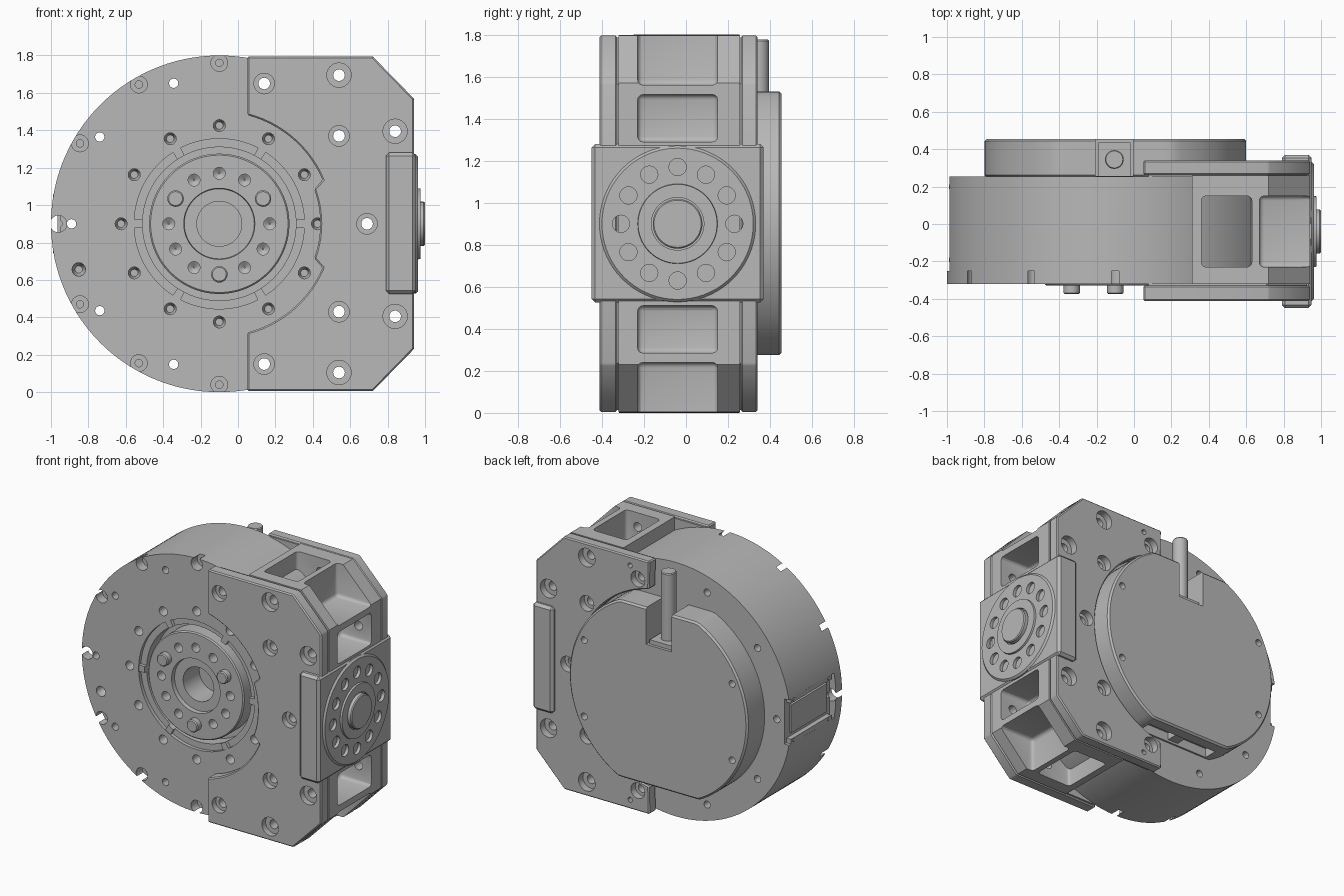
import bpy, bmesh
from math import sin, cos, radians, pi

if "Cube" in bpy.data.objects:
    bpy.data.objects.remove(bpy.data.objects["Cube"])

CX, CZ = -0.1, 0.9      # rotary axis
FY = -0.04              # side flange axis
grey = bpy.data.materials.new("machined_grey")
grey.use_nodes = True
grey.diffuse_color = (0.48, 0.48, 0.48, 1)
grey.node_tree.nodes["Principled BSDF"].inputs["Base Color"].default_value = (0.48, 0.48, 0.48, 1)


def loft(bm, rings):
    """Skin closed loops of points and cap both ends."""
    loops = [[bm.verts.new(p) for p in ring] for ring in rings]
    n = len(loops[0])
    for a, b in zip(loops, loops[1:]):
        for i in range(n):
            j = (i + 1) % n
            bm.faces.new((a[i], a[j], b[j], b[i]))
    bm.faces.new(loops[0])
    bm.faces.new(loops[-1])


def turned(bm, profile, u, v, axis="y", seg=24):
    """Turn (radius, height) pairs about an axis passing through (u, v)."""
    rings = []
    for r, h in profile:
        ring = []
        for i in range(seg):
            a = 2 * pi * i / seg
            p, q = u + r * cos(a), v + r * sin(a)
            ring.append({"x": (h, p, q), "y": (p, h, q), "z": (p, q, h)}[axis])
        rings.append(ring)
    loft(bm, rings)


def prism(bm, pts, y0, y1):
    loft(bm, [[(x, y, z) for x, z in pts] for y in (y0, y1)])


def box(bm, x0, x1, y0, y1, z0, z1):
    prism(bm, [(x0, z0), (x1, z0), (x1, z1), (x0, z1)], y0, y1)


def apply(ob, mod):
    bpy.context.view_layer.objects.active = ob
    bpy.ops.object.modifier_apply(modifier=mod.name)


def finish(name, bm, bevel=0, segments=1):
    bmesh.ops.recalc_face_normals(bm, faces=bm.faces)
    me = bpy.data.meshes.new(name)
    bm.to_mesh(me)
    bm.free()
    me.materials.append(grey)
    ob = bpy.data.objects.new(name, me)
    bpy.context.collection.objects.link(ob)
    if bevel:
        mod = ob.modifiers.new("bevel", "BEVEL")
        mod.width, mod.segments = bevel, segments
        mod.limit_method, mod.angle_limit = "ANGLE", radians(35)
        apply(ob, mod)
    return ob


def cut(ob, *cutters):
    for c in cutters:
        mod = ob.modifiers.new("cut", "BOOLEAN")
        mod.operation, mod.solver, mod.object = "DIFFERENCE", "EXACT", c
        apply(ob, mod)


def polar(r, deg):
    return CX + r * cos(radians(deg)), CZ + r * sin(radians(deg))


def outline(x0, arcs):
    """Chamfered plate outline with arcs (radius, start, end) biting into its inner side."""
    pts = [(x0, 0.005), (0.72, 0.005), (0.94, 0.23), (0.94, 1.57), (0.72, 1.795), (x0, 1.795)]
    for r, a, b in arcs:
        n = max(2, int(abs(a - b) / 4))
        pts += [polar(r, a + (b - a) * i / n) for i in range(n + 1)]
    return pts


# Main round housing with turned hub, groove and bore
bm = bmesh.new()
turned(bm, [(0.12, -0.12), (0.12, -0.3), (0.187, -0.3), (0.19, -0.33), (0.367, -0.33),
            (0.375, -0.322), (0.375, -0.2), (0.41, -0.2), (0.41, -0.295), (0.455, -0.295),
            (0.455, -0.32), (0.9, -0.32), (0.9, 0.255)], CX, CZ, seg=120)
housing = finish("round_housing", bm)

# Cutter: bolts through the bracket, counterbored from both sides
bm = bmesh.new()
bolts = [(0.54, 1.695, 0.065), (0.54, 1.37, 0.055), (0.84, 1.395, 0.065), (0.14, 1.65, 0.055)]
bolts += [(x, 2 * CZ - z, r) for x, z, r in bolts] + [(0.69, CZ, 0.055)]
for x, z, r in bolts:
    turned(bm, [(r, -0.6), (r, -0.37), (0.031, -0.37), (0.031, 0.29), (r, 0.29), (r, 0.6)], x, z)
bolt_cutter = finish("bolt_cutter", bm)

# Cutter: holes of the housing face
bm = bmesh.new()
for k in range(7):
    turned(bm, [(0.045, -0.5), (0.045, -0.25), (0.02, -0.25), (0.02, -0.15)], *polar(0.86, 90 + 30 * k), seg=20)
for k in range(5):
    turned(bm, [(0.025, -0.5), (0.025, 0.5)], *polar(0.79, 108 + 36 * k), seg=16)
for k in range(12):
    turned(bm, [(0.032, -0.5), (0.032, -0.28), (0.02, -0.24)], *polar(0.525, 30 * k), seg=16)
    if k not in (1, 5, 9):
        turned(bm, [(0.032, -0.5), (0.032, -0.26), (0.004, -0.24)], *polar(0.27, 30 * k), seg=16)
turned(bm, [(0.036, -0.5), (0.036, -0.29), (0.02, -0.26)], *polar(0.79, 198), seg=16)
face_cutter = finish("face_hole_cutter", bm)

# Cutter: connector recess in the rim
bm = bmesh.new()
box(bm, -1.2, -0.95, -0.25, 0.4, 0.74, 1.06)
recess_cutter = finish("rim_recess_cutter", bm)
cut(housing, bolt_cutter, face_cutter, recess_cutter)

# Connector in the rim: flat panel with two screwed bars
bm = bmesh.new()
box(bm, -0.965, -0.93, -0.2, 0.2, 0.8, 1.0)
for z in (0.755, 1.045):
    box(bm, -0.985, -0.93, -0.22, 0.23, z - 0.018, z + 0.018)
    for y in (-0.19, 0.2):
        turned(bm, [(0.012, -0.96), (0.012, -0.99)], y, z, "x", 12)
finish("rim_connector", bm)

# Ribs across the shallow ring, and hub dowel pins
bm = bmesh.new()
for k in range(6):
    pts = [polar(r, 60 * k + d) for r, d in ((0.41, -3), (0.456, -3), (0.456, 3), (0.41, 3))]
    prism(bm, pts, -0.318, -0.28)
finish("ring_ribs", bm)
bm = bmesh.new()
for a in (30, 150, 270):
    turned(bm, [(0.044, -0.28), (0.044, -0.368), (0.037, -0.375)], *polar(0.27, a))
finish("dowel_pins", bm)

# Bracket body with pockets on top, bottom and side
bm = bmesh.new()
prism(bm, outline(0.31, [(0.62, 48, -48)]), -0.321, 0.258)
body = finish("bracket_body", bm)
bm = bmesh.new()
for x0, x1, z0, z1 in ((0.36, 0.63, 1.42, 2), (0.67, 1.2, 1.56, 2), (0.7, 1.2, 1.29, 1.515)):
    box(bm, x0, x1, -0.23, 0.15, z0, z1)
    box(bm, x0, x1, -0.23, 0.15, 2 * CZ - z1, 2 * CZ - z0)
pocket_cutter = finish("pocket_cutter", bm, 0.025, 3)
cut(body, pocket_cutter, bolt_cutter)

# Front and back bracket plates
bm = bmesh.new()
prism(bm, outline(0.05, [(0.6, 75.5, 23), (0.54, 20, -20), (0.6, -23, -75.5)]), -0.412, -0.328)
front_plate = finish("front_plate", bm, 0.008)
bm = bmesh.new()
prism(bm, outline(0.05, [(0.715, 77.5, -77.5)]), 0.262, 0.34)
back_plate = finish("back_plate", bm, 0.008)
# Thin inset shims leave a fine groove between body and plates
bm = bmesh.new()
shim = [(CX + (x - CX) * 0.985, CZ + (z - CZ) * 0.99) for x, z in outline(0.08, [(0.73, 75, -75)])]
prism(bm, shim, -0.335, -0.315)
prism(bm, shim, 0.25, 0.268)
shims = finish("plate_shims", bm)
bm = bmesh.new()
for z in (0.07, 1.73):
    turned(bm, [(0.018, 0.5), (0.018, 0.29)], 0.2, z, seg=12)
small_cutter = finish("small_hole_cutter", bm)
for ob in (front_plate, back_plate, shims):
    cut(ob, bolt_cutter)
cut(back_plate, small_cutter)

# Side block carrying the output flange
bm = bmesh.new()
box(bm, 0.79, 0.95, -0.45, 0.37, 0.525, 1.28)
block = finish("side_block", bm, 0.018)
bm = bmesh.new()
turned(bm, [(0.372, 0.9), (0.372, 0.95), (0.36, 0.962), (0.19, 0.962), (0.188, 0.975), (0.125, 0.975),
            (0.125, 0.96), (0.118, 0.96), (0.118, 0.993), (0.112, 1.0)], FY, CZ, "x", 72)
flange = finish("side_flange", bm)
bm = bmesh.new()
for k in range(12):
    a = radians(30 * k)
    turned(bm, [(0.041, 0.88), (0.041, 1.1)], FY + 0.27 * cos(a), CZ + 0.27 * sin(a), "x", 20)
flange_cutter = finish("flange_hole_cutter", bm)
cut(flange, flange_cutter)
cut(block, flange_cutter)

# Back cover: disc with flat top and bottom, cable notch, bottom slot, screw holes
bm = bmesh.new()
rim = [polar(0.7, 3 * k) for k in range(120)]
prism(bm, [(x, min(max(z, CZ - 0.625), CZ + 0.63)) for x, z in rim], 0.25, 0.455)
cover = finish("back_cover", bm, 0.012)
bm = bmesh.new()
box(bm, -0.205, -0.005, 0.256, 0.6, 1.27, 1.8)
box(bm, -0.38, 0.18, 0.275, 0.37, 0.1, 0.34)
for a in (25, 155, 205, 335):
    turned(bm, [(0.024, 0.6), (0.024, 0.4)], *polar(0.64, a), seg=16)
cover_cutter = finish("cover_cutter", bm)
cut(cover, cover_cutter)
bm = bmesh.new()
box(bm, -0.14, -0.06, 0.27, 0.36, 0.29, 0.36)
finish("slot_lug", bm)

# Cable and its gland in the notch
bm = bmesh.new()
box(bm, -0.19, -0.02, 0.25, 0.435, 1.26, 1.3)
turned(bm, [(0.05, 1.29), (0.05, 1.77), (0.045, 1.777)], -0.105, 0.345, "z", 32)
finish("cable_and_gland", bm)

# Remove cutters and smooth the round faces
for ob in (bolt_cutter, face_cutter, recess_cutter, pocket_cutter, small_cutter, flange_cutter, cover_cutter):
    bpy.data.objects.remove(ob)
for ob in bpy.context.collection.objects:
    ob.select_set(ob.type == "MESH")
bpy.context.view_layer.objects.active = housing
bpy.ops.object.shade_smooth_by_angle(angle=radians(30))
